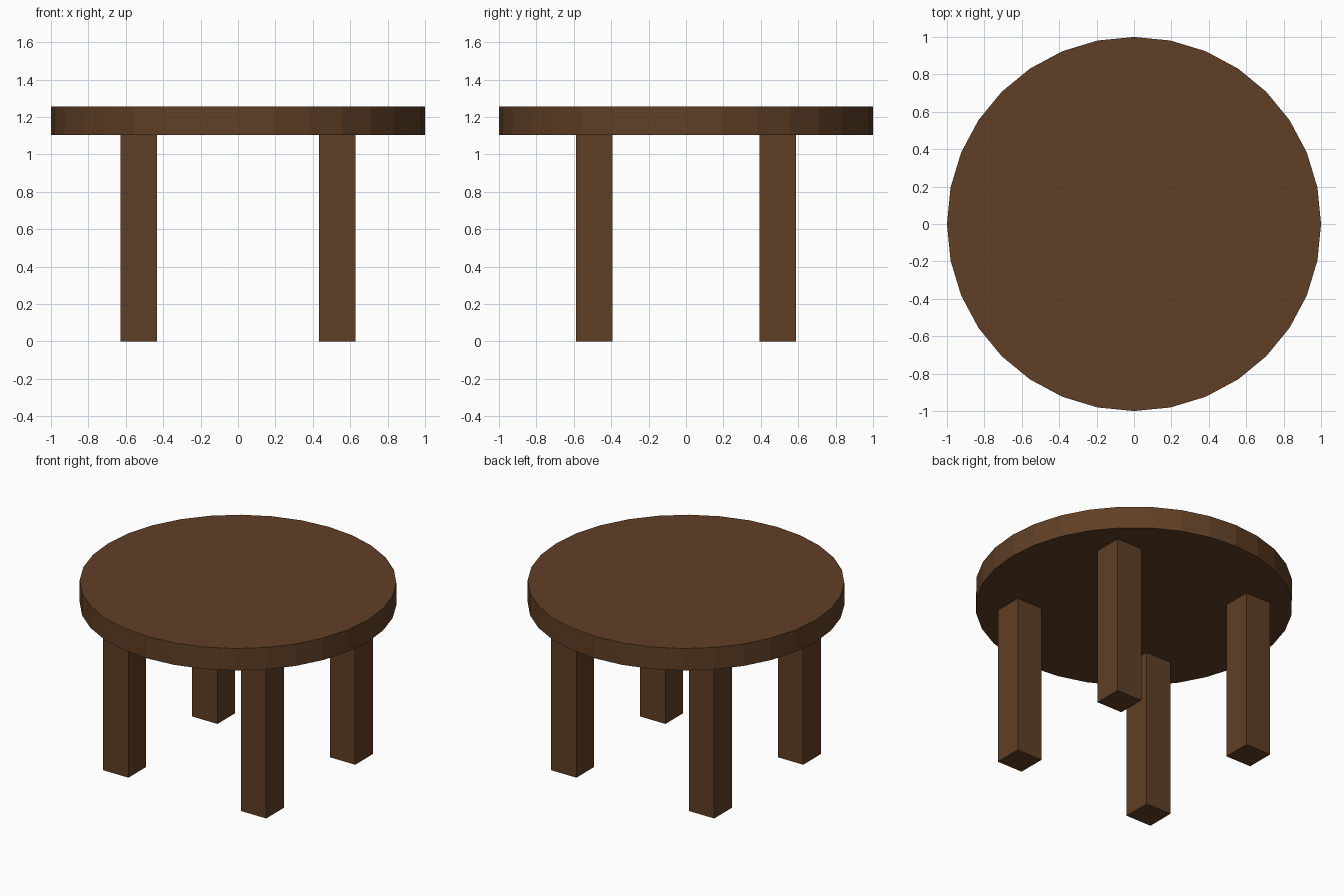
import bpy, bmesh
from mathutils import Matrix, Vector

if "Cube" in bpy.data.objects:
    bpy.data.objects.remove(bpy.data.objects["Cube"])

wood = bpy.data.materials.new("dark brown wood")
wood.diffuse_color = (0.117, 0.050, 0.019, 1.0)
wood.use_nodes = True
wood.node_tree.nodes["Principled BSDF"].inputs["Base Color"].default_value = wood.diffuse_color

LEG_H, TOP_H = 1.104, 1.257


def finish(name, bm):
    mesh = bpy.data.meshes.new(name)
    bmesh.ops.recalc_face_normals(bm, faces=bm.faces)
    bm.to_mesh(mesh)
    bm.free()
    mesh.materials.append(wood)
    obj = bpy.data.objects.new(name, mesh)
    bpy.context.collection.objects.link(obj)
    return obj


# Round 32-sided table top
bm = bmesh.new()
bmesh.ops.create_circle(bm, cap_ends=True, segments=32, radius=1.0,
                        matrix=Matrix.Translation((0, 0, LEG_H)))
ext = bmesh.ops.extrude_face_region(bm, geom=bm.faces[:], use_keep_orig=True)
verts = [g for g in ext["geom"] if isinstance(g, bmesh.types.BMVert)]
bmesh.ops.translate(bm, verts=verts, vec=Vector((0, 0, TOP_H - LEG_H)))
finish("table_top", bm)

# Four square legs
for side, sx in (("left", -1), ("right", 1)):
    for end, sy in (("front", -1), ("back", 1)):
        bm = bmesh.new()
        bmesh.ops.create_cube(
            bm, size=1.0,
            matrix=Matrix.Translation((sx * 0.531, sy * 0.49, LEG_H / 2))
            @ Matrix.Diagonal((0.196, 0.196, LEG_H, 1)))
        finish(f"{end}_{side}_leg", bm)
